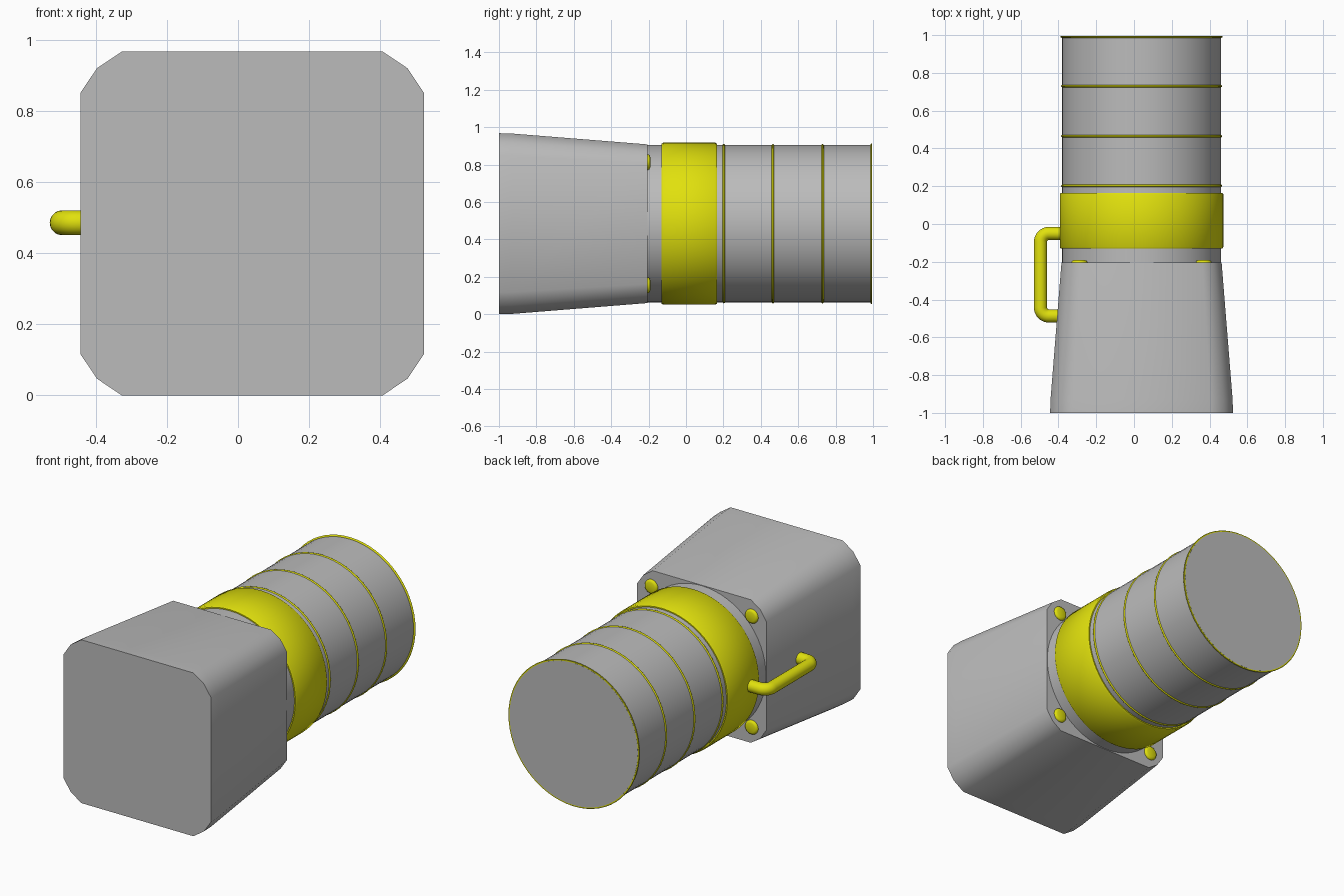
import bpy, bmesh, math
from mathutils import Vector

if "Cube" in bpy.data.objects:
    bpy.data.objects.remove(bpy.data.objects["Cube"])

CX, CZ = 0.04, 0.484  # long axis of the lamp runs along y through here


def material(name, color):
    m = bpy.data.materials.new(name)
    m.diffuse_color = (*color, 1)
    m.use_nodes = True
    m.node_tree.nodes["Principled BSDF"].inputs["Base Color"].default_value = m.diffuse_color
    return m


GREY = material("grey_metal", (0.50, 0.50, 0.50))
YELLOW = material("yellow_trim", (0.75, 0.75, 0.004))


def loft(name, rings, mat, angle=40):
    """Skin a list of closed point rings and cap both ends."""
    bm = bmesh.new()
    rows = [[bm.verts.new(p) for p in ring] for ring in rings]
    n = len(rows[0])
    for a, b in zip(rows, rows[1:]):
        for i in range(n):
            j = (i + 1) % n
            bm.faces.new((a[i], a[j], b[j], b[i]))
    bm.faces.new(rows[0])
    bm.faces.new(rows[-1])
    bmesh.ops.recalc_face_normals(bm, faces=bm.faces[:])
    mesh = bpy.data.meshes.new(name)
    bm.to_mesh(mesh)
    bm.free()
    mesh.materials.append(mat)
    ob = bpy.data.objects.new(name, mesh)
    bpy.context.collection.objects.link(ob)
    bpy.ops.object.select_all(action='DESELECT')
    ob.select_set(True)
    bpy.context.view_layer.objects.active = ob
    bpy.ops.object.shade_smooth_by_angle(angle=math.radians(angle))
    return ob


def lathe(name, profile, mat, x=CX, z=CZ, n=64):
    """Turn a (radius, y) profile around an axis parallel to y."""
    turn = [2 * math.pi * i / n for i in range(n)]
    return loft(name, [[(x + r * math.cos(t), y, z + r * math.sin(t)) for t in turn]
                       for r, y in profile], mat)


# Tapered square housing with two-step corners
corner = [(0.484, 0.367), (0.437, 0.437), (0.367, 0.484)]
outline = []
for sx, sz in ((1, 1), (-1, 1), (-1, -1), (1, -1)):
    pts = corner if sx * sz > 0 else corner[::-1]
    outline += [(sx * a, sz * b) for a, b in pts]
sections = ((-1.0, 1.0), (-0.93, 0.996), (-0.205, 0.876))
loft("housing", [[(CX + a * s, y, CZ + b * s) for a, b in outline]
                 for y, s in sections], GREY)

# Barrel
lathe("barrel", [(0.421, -0.22), (0.421, 0.995)], GREY)

# Wide collar with softened edges
lathe("collar", [(0.41, -0.13), (0.428, -0.13), (0.433, -0.122),
                 (0.433, 0.157), (0.428, 0.165), (0.41, 0.165)], YELLOW)

# Thin rounded bands along the barrel, the last one at the rim
for k, y in enumerate((0.202, 0.465, 0.730, 0.992)):
    r, w = (0.426, 0.008) if k < 3 else (0.430, 0.007)
    arc = [math.pi * i / 6 for i in range(7)]
    band = [(0.415 + (r - 0.415) * math.sin(t), y - w * math.cos(t)) for t in arc]
    if k == 3:
        band = [(p, min(q, 0.9945)) for p, q in band]
    lathe(f"band_{k + 1}", band, YELLOW)

# Rounded bolt heads on the back plate of the housing
for i, (sx, sz) in enumerate(((1, 1), (-1, 1), (-1, -1), (1, -1))):
    lathe(f"bolt_{i + 1}", [(0.042, -0.22), (0.042, -0.202), (0.038, -0.195), (0.028, -0.191)],
          YELLOW, CX + 0.329 * sx, CZ + 0.329 * sz, 24)

# Bent tube handle on the left side
R, X, Y0, Y1, BEND = 0.035, -0.495, -0.05, -0.487, 0.045
path = [((-0.36, Y0), math.pi)]
for cy, start in ((Y0 - BEND, math.pi / 2), (Y1 + BEND, math.pi)):
    for i in range(9):
        t = start + i * math.pi / 16
        path.append(((X + BEND + BEND * math.cos(t), cy + BEND * math.sin(t)), t + math.pi / 2))
path.append(((-0.36, Y1), 2 * math.pi))
rings = []
for (px, py), d in path:
    side = Vector((-math.sin(d), math.cos(d), 0)) * R
    up = Vector((0, 0, R))
    rings.append([Vector((px, py, CZ + 0.002)) + side * math.cos(a) + up * math.sin(a)
                  for a in (2 * math.pi * k / 20 for k in range(20))])
loft("handle", rings, YELLOW)
